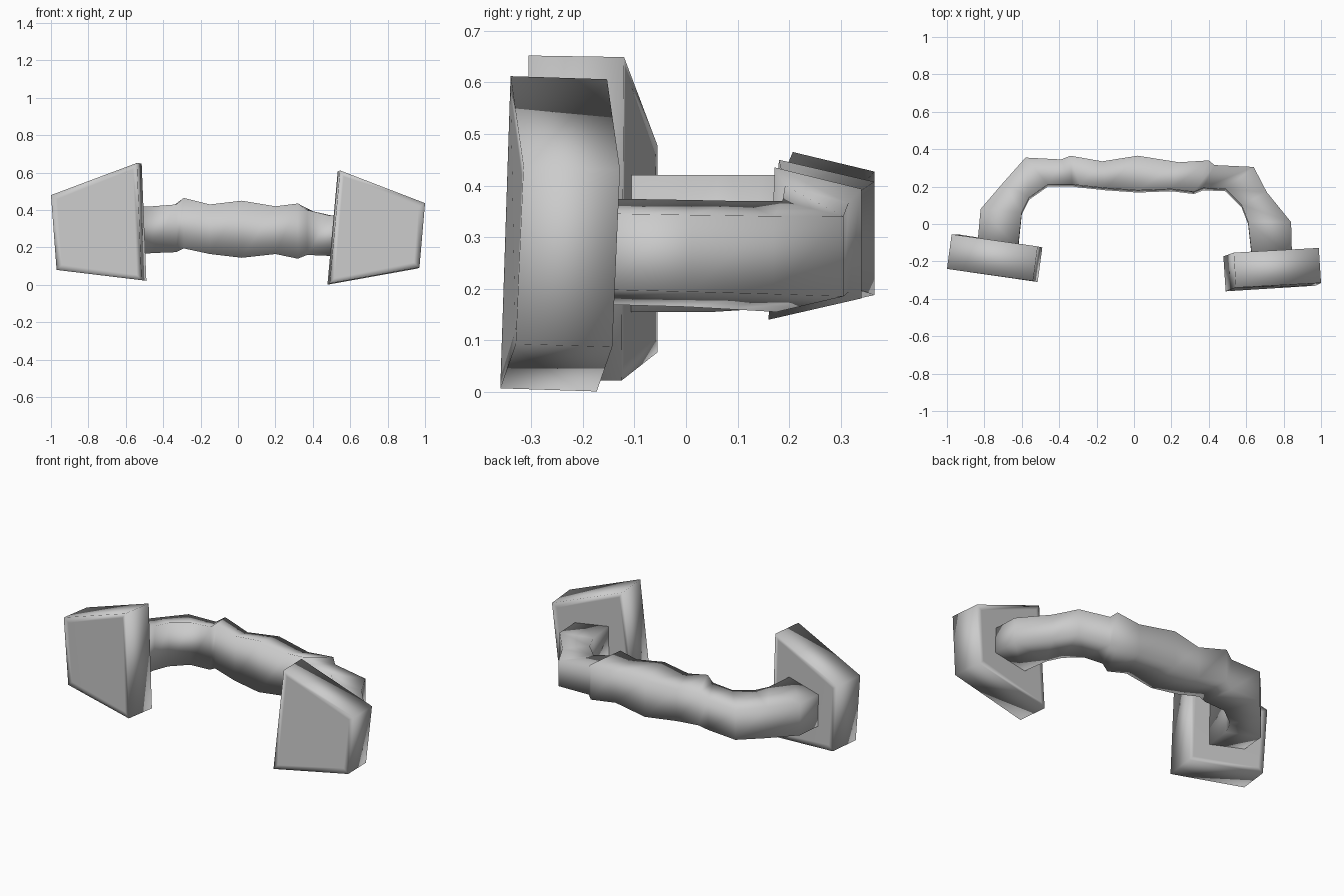
import bpy, bmesh
from mathutils import Vector

if "Cube" in bpy.data.objects:
    bpy.data.objects.remove(bpy.data.objects["Cube"])


def finish(bm, name):
    bmesh.ops.recalc_face_normals(bm, faces=bm.faces)
    mesh = bpy.data.meshes.new(name)
    bm.to_mesh(mesh)
    bm.free()
    mesh.shade_smooth()
    obj = bpy.data.objects.new(name, mesh)
    bpy.context.collection.objects.link(obj)
    return obj


def loft(rings, name, rim=0.0):
    """Skin a list of four-point rings and cap both ends."""
    bm = bmesh.new()
    rows = [[bm.verts.new(p) for p in ring] for ring in rings]
    for a, b in zip(rows, rows[1:]):
        for i in range(4):
            j = (i + 1) % 4
            bm.faces.new((a[i], a[j], b[j], b[i]))
    caps = [bm.faces.new(rows[0]), bm.faces.new(rows[-1])]
    if rim:
        bmesh.ops.recalc_face_normals(bm, faces=bm.faces)
        bmesh.ops.inset_individual(bm, faces=caps, thickness=rim)
    return finish(bm, name)


# Lumpy handle: inner x, y, outer x, y, bottom z, top z
stations = [
    (-.62, -.14, -.84, -.14, .155, .42),
    (-.60, .05, -.82, .08, .155, .42),
    (-.56, .13, -.70, .22, .16, .42),
    (-.46, .20, -.58, .355, .17, .42),
    (-.33, .20, -.39, .345, .175, .43),
    (-.29, .195, -.34, .365, .195, .465),
    (-.15, .18, -.17, .335, .165, .43),
    (.02, .168, .02, .365, .145, .45),
    (.20, .175, .24, .33, .165, .42),
    (.32, .16, .40, .34, .14, .435),
    (.37, .18, .43, .315, .16, .40),
    (.49, .175, .64, .305, .155, .37),
    (.575, .09, .71, .17, .16, .37),
    (.61, .0, .84, .01, .165, .372),
    (.63, -.18, .845, -.18, .17, .375),
]
rings = []
for xi, yi, xo, yo, lo, hi in stations:
    m = 0.14 * (hi - lo)
    rings.append([(xi, yi, lo), (xi, yi + .012, hi), (xo, yo, hi - m), (xo, yo, lo + m)])
loft(rings, "handle")


# End plates: front outline pushed back through the thickness
def plate(name, front, depth):
    back = [Vector(p) + Vector(depth) for p in front]
    loft([front, back], name, rim=0.04)


plate("left_plate",
      [(-1, -.24, .48), (-.54, -.305, .652), (-.515, -.31, .025), (-.97, -.24, .08)],
      (.025, .185, -.003))
plate("right_plate",
      [(.545, -.34, .612), (1, -.315, .437), (.97, -.33, .093), (.49, -.36, .007)],
      (-.012, .187, -.006))
